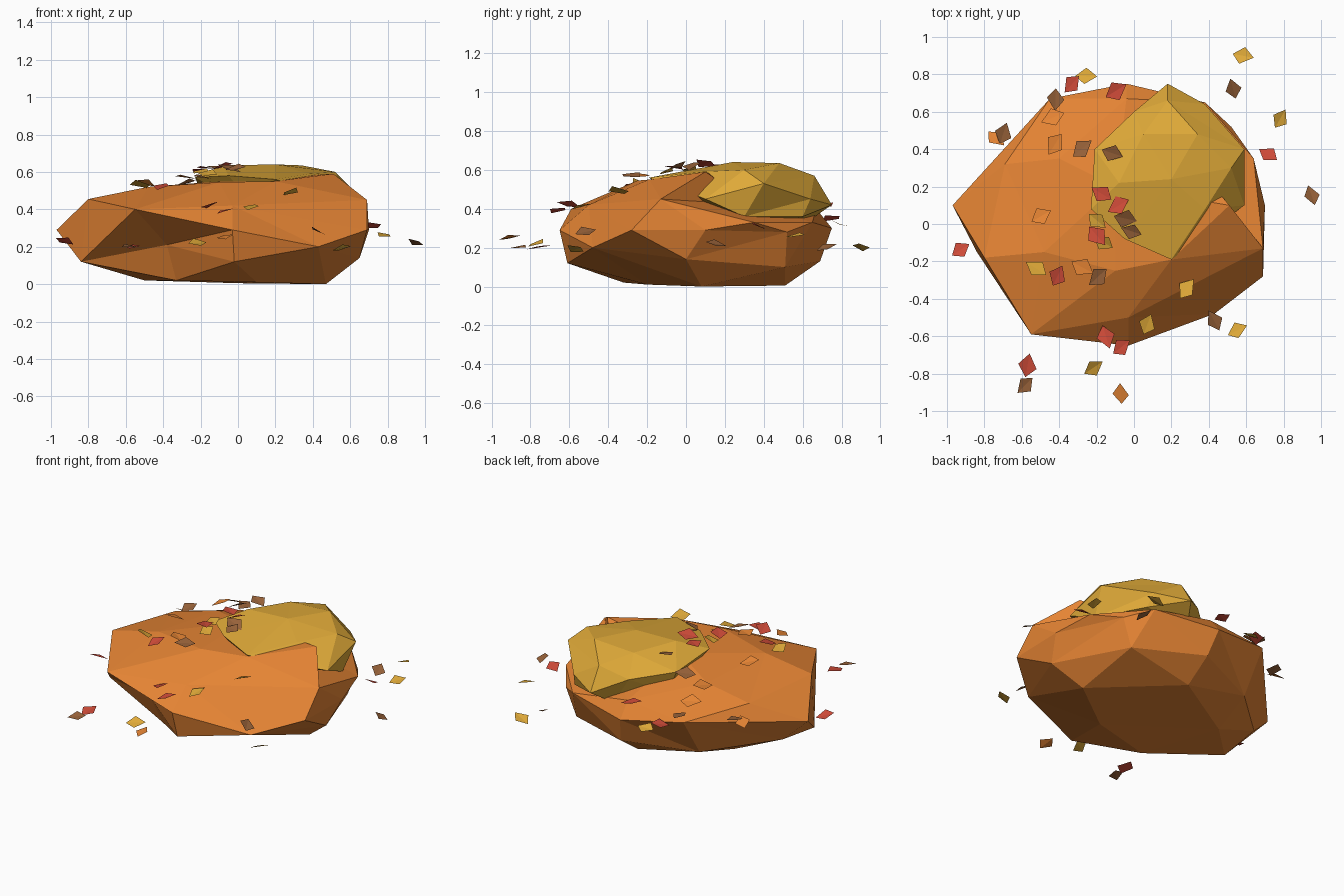
import bpy, bmesh, math, random
from mathutils import Vector, Matrix

random.seed(4)


def material(name, rgb):
    m = bpy.data.materials.new(name)
    m.diffuse_color = (*rgb, 1)
    return m


ORANGE = material("autumn orange", (0.78, 0.23, 0.034))
YELLOW = material("golden yellow", (0.74, 0.40, 0.04))
RED = material("leaf red", (0.62, 0.07, 0.04))
BROWN = material("leaf brown", (0.32, 0.125, 0.042))


def finish(name, bm, mat):
    me = bpy.data.meshes.new(name)
    bm.to_mesh(me)
    bm.free()
    me.materials.append(mat)
    ob = bpy.data.objects.new(name, me)
    bpy.context.collection.objects.link(ob)
    return ob


def faceted_mound(name, points, centre, flat, mat):
    """Triangulate the points as seen from the centre, so hollows are kept."""
    c = Vector(centre)
    bm = bmesh.new()
    where = {}
    for p in points:
        d = Vector(p) - c
        d.z *= flat
        v = bm.verts.new(d.normalized())
        where[v] = Vector(p)
    bmesh.ops.convex_hull(bm, input=list(bm.verts))
    for v in bm.verts:
        v.co = where[v]
    bmesh.ops.recalc_face_normals(bm, faces=bm.faces)
    return finish(name, bm, mat)


# main pile
faceted_mound("leaf_pile", [
    # rim and shoulders
    (-0.97, 0.10, 0.29), (-0.80, -0.18, 0.455), (-0.55, -0.59, 0.40),
    (-0.03, -0.65, 0.29), (-0.03, -0.50, 0.42), (0.43, -0.48, 0.20),
    (0.69, -0.28, 0.29), (0.69, -0.13, 0.45), (0.70, 0.10, 0.29),
    (0.51, 0.10, 0.59), (0.64, 0.35, 0.33), (0.52, 0.52, 0.28),
    (0.38, 0.65, 0.33), (-0.04, 0.75, 0.30), (-0.04, 0.67, 0.40),
    (-0.45, 0.67, 0.36), (-0.69, 0.32, 0.42),
    # top
    (-0.48, -0.15, 0.52), (-0.10, -0.25, 0.545), (0.20, -0.19, 0.55),
    (-0.10, 0.20, 0.55), (-0.40, 0.35, 0.49), (0.30, 0.35, 0.42),
    # underside, with a hollow at the front left
    (-0.84, -0.15, 0.12), (-0.38, -0.39, 0.21), (-0.33, -0.32, 0.02),
    (-0.02, -0.61, 0.12), (0.47, 0.08, 0.0), (0.65, 0.0, 0.14),
    (0.45, 0.51, 0.10), (0.0, 0.51, 0.005), (0.0, 0.69, 0.13),
    (-0.45, 0.50, 0.10), (-0.50, 0.20, 0.02), (-0.82, 0.15, 0.15),
    (0.10, -0.20, 0.01),
], (-0.1, 0.0, 0.27), 2.6, ORANGE)

# smaller golden heap on the back right
faceted_mound("golden_heap", [
    (0.18, 0.75, 0.42), (0.38, 0.64, 0.45), (0.59, 0.40, 0.53),
    (0.59, 0.10, 0.45), (0.20, -0.19, 0.56), (-0.05, -0.08, 0.58),
    (-0.23, 0.08, 0.57), (-0.21, 0.40, 0.53), (0.0, 0.60, 0.50),
    (0.20, 0.24, 0.64), (-0.08, 0.22, 0.635), (0.34, 0.48, 0.635),
    (0.18, 0.66, 0.57), (0.52, 0.30, 0.60), (0.05, 0.48, 0.62),
    (0.38, 0.08, 0.59), (0.56, 0.30, 0.36), (0.40, 0.60, 0.36),
    (0.10, 0.62, 0.33), (-0.15, 0.40, 0.38), (0.10, 0.0, 0.40),
    (0.25, 0.30, 0.30),
], (0.2, 0.27, 0.48), 2.6, YELLOW)


def leaves(name, spots, mat):
    """Loose kite-shaped leaves, each folded a little along its middle."""
    bm = bmesh.new()
    for spot in spots:
        s = random.uniform(1.0, 1.2)
        m = (Matrix.Translation(spot)
             @ Matrix.Rotation(random.uniform(0, math.tau), 4, "Z")
             @ Matrix.Rotation(random.uniform(-0.45, 0.45), 4, "X")
             @ Matrix.Rotation(random.uniform(-0.35, 0.35), 4, "Y")
             @ Matrix.Scale(s, 4))
        a, b, c, d = [bm.verts.new(m @ Vector(p)) for p in
                      ((0.060, 0, 0), (0.005, 0.044, 0.006),
                       (-0.052, 0, 0), (-0.005, -0.044, 0.006))]
        bm.faces.new((a, b, c))
        bm.faces.new((a, c, d))
    finish(name, bm, mat)


leaves("red_leaves", [
    (-0.07, -0.66, 0.39), (0.72, 0.37, 0.31), (-0.57, -0.76, 0.20),
    (-0.93, -0.14, 0.23), (-0.15, -0.60, 0.42), (-0.33, 0.75, 0.35),
    (-0.10, 0.71, 0.42), (-0.41, -0.28, 0.52), (-0.20, -0.06, 0.61),
    (-0.08, 0.10, 0.63), (-0.17, 0.16, 0.62),
], RED)
leaves("brown_leaves", [
    (0.53, 0.72, 0.20), (-0.58, -0.86, 0.20), (0.43, -0.52, 0.28),
    (-0.70, 0.48, 0.38), (-0.42, 0.67, 0.40), (-0.28, 0.40, 0.54),
    (-0.19, -0.28, 0.57), (-0.01, -0.04, 0.62), (-0.05, 0.03, 0.62),
    (0.95, 0.15, 0.22), (-0.12, 0.38, 0.62),
], BROWN)
leaves("yellow_leaves", [
    (0.07, -0.54, 0.41), (0.58, 0.90, 0.20), (0.78, 0.56, 0.26),
    (-0.22, -0.77, 0.22), (0.55, -0.57, 0.19), (0.28, -0.35, 0.49),
    (-0.26, 0.79, 0.32), (-0.52, -0.24, 0.53), (-0.16, -0.10, 0.59),
    (-0.20, 0.02, 0.60),
], YELLOW)
leaves("orange_leaves", [
    (-0.07, -0.91, 0.25), (-0.74, 0.46, 0.36), (-0.43, 0.57, 0.46),
    (-0.42, 0.43, 0.51), (-0.50, 0.04, 0.54), (-0.28, -0.23, 0.57),
], ORANGE)
